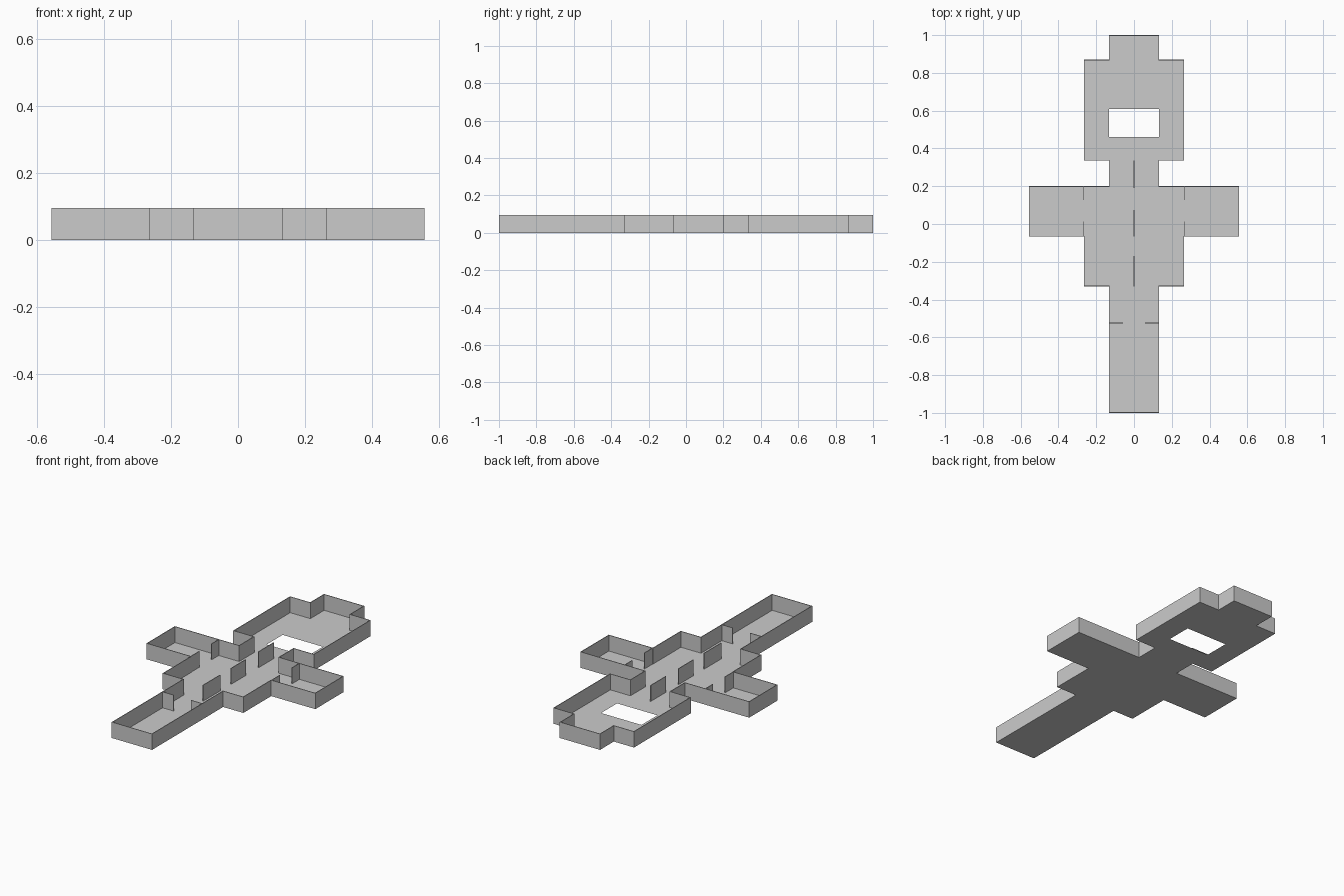
import bpy, bmesh

if "Cube" in bpy.data.objects:
    bpy.data.objects.remove(bpy.data.objects["Cube"])

H = 0.095      # wall top
T = 0.004      # wall thickness
A, B, C = 0.133, 0.266, 0.557   # half widths: corridor, hall, side wings

# right half of the floor plan, mirrored into a closed counter-clockwise loop
half = [(A, -1), (A, -0.33), (B, -0.33), (B, -0.067), (C, -0.067), (C, 0.2),
        (A, 0.2), (A, 0.335), (B, 0.335), (B, 0.87), (A, 0.87), (A, 1)]
outline = half + [(-x, y) for x, y in reversed(half)]
hole = [(-A, 0.46), (A, 0.46), (A, 0.61), (-A, 0.61)]


def make_object(name, bm):
    mesh = bpy.data.meshes.new(name)
    bm.to_mesh(mesh)
    bm.free()
    ob = bpy.data.objects.new(name, mesh)
    bpy.context.collection.objects.link(ob)
    return ob


def add_loop(bm, pts):
    vs = [bm.verts.new((x, y, 0)) for x, y in pts]
    return [bm.edges.new((vs[i], vs[(i + 1) % len(vs)])) for i in range(len(vs))]


# floor sheet with a rectangular opening
bm = bmesh.new()
edges = add_loop(bm, outline) + add_loop(bm, hole)
bmesh.ops.triangle_fill(bm, edges=edges, use_beauty=True, normal=(0, 0, 1))
bmesh.ops.dissolve_limit(bm, angle_limit=0.01, verts=bm.verts, edges=bm.edges)
for f in bm.faces:
    if f.normal.z < 0:
        f.normal_flip()
make_object("floor", bm)

# outer wall follows the outline
bm = bmesh.new()
n = len(outline)
low = [bm.verts.new((x, y, 0)) for x, y in outline]
top = [bm.verts.new((x, y, H)) for x, y in outline]
for i in range(n):
    j = (i + 1) % n
    bm.faces.new((low[i], low[j], top[j], top[i]))
walls = make_object("outer_wall", bm)
mod = walls.modifiers.new("thickness", 'SOLIDIFY')
mod.thickness = T
mod.offset = -1
mod.use_even_offset = True


# inner partitions, leaving doorways between them
def partition(name, x0, x1, y0, y1):
    bm = bmesh.new()
    bmesh.ops.create_cube(bm, size=1)
    for v in bm.verts:
        v.co = ((x0 + x1) / 2 + v.co.x * max(x1 - x0, T),
                (y0 + y1) / 2 + v.co.y * max(y1 - y0, T),
                (v.co.z + 0.5) * H)
    make_object(name, bm)


for y0, y1 in [(-0.33, -0.17), (-0.067, 0.073), (0.19, 0.335)]:
    partition("centre_partition", 0, 0, y0, y1)
for s in (-1, 1):
    for y0, y1 in [(-0.067, 0.013), (0.128, 0.198)]:
        partition("wing_partition", s * B, s * B, y0, y1)
    x0, x1 = sorted((s * 0.058, s * (A - T / 2)))
    partition("corridor_partition", x0, x1, -0.524, -0.524)
